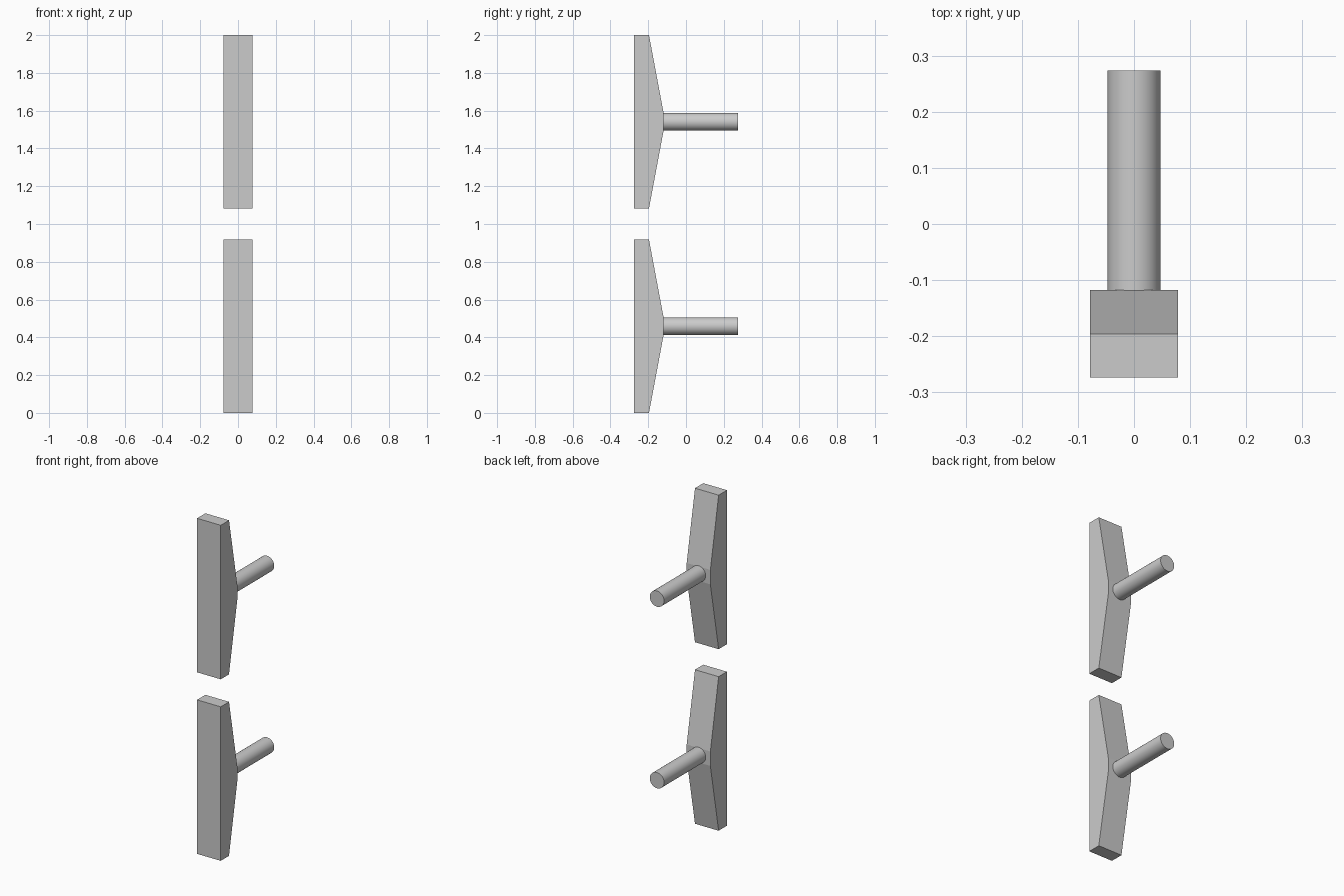
import bpy, bmesh, math

if "Cube" in bpy.data.objects:
    bpy.data.objects.remove(bpy.data.objects["Cube"])

HALF_W = 0.078    # half width of the plate in x
HALF_H = 0.459    # half height of the plate
BACK, EDGE, PEAK, TIP = -0.274, -0.196, -0.118, 0.274
FLAT = 0.043      # half height of the flat seat behind the rod
ROD_R = 0.047


def handle_plate(name, zc):
    # Side profile (y, z) extruded across x
    profile = [(BACK, -HALF_H), (EDGE, -HALF_H), (PEAK, -FLAT),
               (PEAK, FLAT), (EDGE, HALF_H), (BACK, HALF_H)]
    bm = bmesh.new()
    face = bm.faces.new([bm.verts.new((-HALF_W, y, z)) for y, z in profile])
    ext = bmesh.ops.extrude_face_region(bm, geom=[face])
    verts = [v for v in ext["geom"] if isinstance(v, bmesh.types.BMVert)]
    bmesh.ops.translate(bm, verts=verts, vec=(2 * HALF_W, 0, 0))
    bmesh.ops.recalc_face_normals(bm, faces=bm.faces)
    mesh = bpy.data.meshes.new(name)
    bm.to_mesh(mesh)
    bm.free()
    obj = bpy.data.objects.new(name, mesh)
    obj.location.z = zc
    bpy.context.collection.objects.link(obj)


def mounting_rod(name, zc):
    # Round rod running back from the plate, slightly embedded
    start = PEAK - 0.005
    bpy.ops.mesh.primitive_cylinder_add(
        vertices=48, radius=ROD_R, depth=TIP - start,
        location=(0, (TIP + start) / 2, zc), rotation=(math.pi / 2, 0, 0))
    bpy.context.object.name = name
    bpy.ops.object.shade_smooth_by_angle(angle=math.radians(30))


# Two identical handles, one above the other
for label, zc in (("lower", HALF_H), ("upper", 2 - HALF_H)):
    handle_plate(label + "_plate", zc)
    mounting_rod(label + "_rod", zc)
